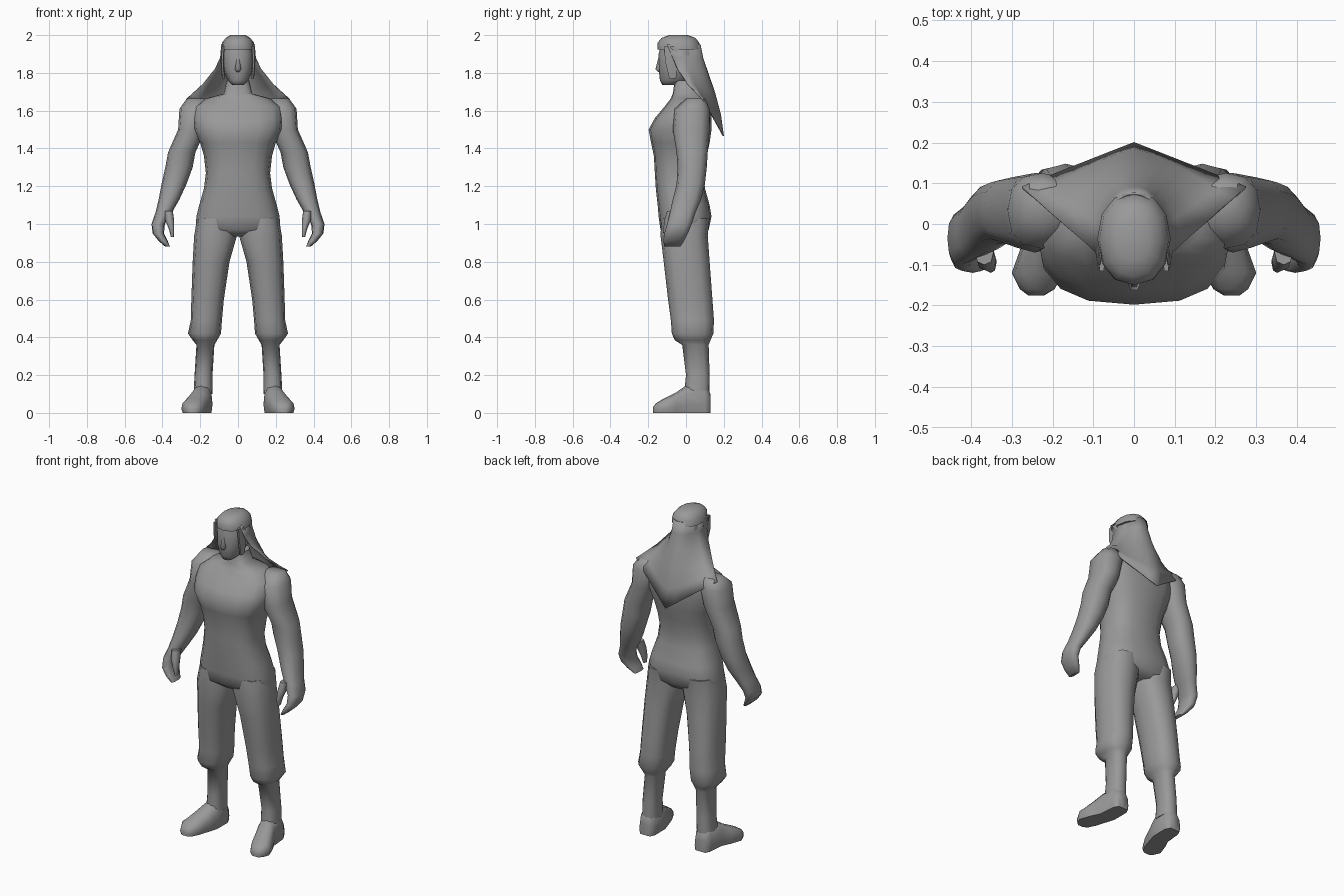
import bpy
import bmesh
import math
from mathutils import Vector

default_cube = bpy.data.objects.get("Cube")
if default_cube:
    bpy.data.objects.remove(default_cube, do_unlink=True)

# One plain grey for the whole figure
grey = bpy.data.materials.new("plain grey")
grey.use_nodes = True
grey.diffuse_color = (0.32, 0.32, 0.32, 1)
shader = next(n for n in grey.node_tree.nodes if n.type == "BSDF_PRINCIPLED")
shader.inputs["Base Color"].default_value = grey.diffuse_color
shader.inputs["Roughness"].default_value = 0.8


def finish(name, bm, mirrored=False, thickness=0.0, sharp_angle=70):
    """Turn a bmesh into a smooth shaded object with its modifiers."""
    bmesh.ops.recalc_face_normals(bm, faces=bm.faces)
    mesh = bpy.data.meshes.new(name)
    bm.to_mesh(mesh)
    bm.free()
    mesh.materials.append(grey)
    mesh.shade_smooth()
    mesh.set_sharp_from_angle(angle=math.radians(sharp_angle))
    obj = bpy.data.objects.new(name, mesh)
    bpy.context.collection.objects.link(obj)
    if thickness:
        solid = obj.modifiers.new("thickness", "SOLIDIFY")
        solid.thickness = thickness
        solid.offset = 0
    if mirrored:
        mirror = obj.modifiers.new("other side", "MIRROR")
        mirror.use_axis = (True, False, False)
        mirror.use_mirror_merge = False
    return obj


def bridge(bm, rows, closed):
    """Join neighbouring rows of vertices with quads."""
    count = len(rows[0])
    for lower, upper in zip(rows, rows[1:]):
        for i in range(count if closed else count - 1):
            j = (i + 1) % count
            bm.faces.new((lower[i], lower[j], upper[j], upper[i]))


def superellipse(angle, power):
    c, s = math.cos(angle), math.sin(angle)
    return (math.copysign(abs(c) ** (2 / power), c),
            math.copysign(abs(s) ** (2 / power), s))


def loft(name, rows, sides=12, power=2.4, along_y=False, mirrored=False):
    """Skin sections given as (position, left, right, low, high)."""
    bm = bmesh.new()
    rings = []
    for position, left, right, low, high in rows:
        ring = []
        for i in range(sides):
            u, v = superellipse(math.tau * i / sides, power)
            across = (left + right) / 2 + u * (right - left) / 2
            depth = (low + high) / 2 + v * (high - low) / 2
            if along_y:
                point = Vector((across, position, max(depth, 0)))
            else:
                point = Vector((across, depth, position))
            ring.append(bm.verts.new(point))
        rings.append(ring)
    bridge(bm, rings, closed=True)
    bm.faces.new(rings[0])
    bm.faces.new(rings[-1])
    return finish(name, bm, mirrored)


def centred(rows):
    """Expand (height, half width, front, back) into full sections."""
    return [(z, -half, half, front, back) for z, half, front, back in rows]


# Neck, chest, waist and hips
loft("torso", centred([
    (1.76, .06, -.06, .06),
    (1.69, .075, -.07, .08),
    (1.665, .17, -.08, .11),
    (1.62, .235, -.115, .13),
    (1.56, .24, -.165, .135),
    (1.5, .235, -.198, .135),
    (1.43, .2, -.185, .125),
    (1.36, .18, -.17, .11),
    (1.27, .17, -.165, .095),
    (1.19, .18, -.16, .1),
    (1.1, .205, -.15, .125),
    (1.04, .22, -.145, .135),
    (.97, .225, -.135, .12),
    (.935, .12, -.09, .09),
]), sides=16, power=2.6)

# Shoulders, arms and curled hands
loft("arms", [
    (1.665, .17, .27, 0, .1),
    (1.61, .14, .31, -.06, .125),
    (1.5, .17, .317, -.07, .125),
    (1.38, .225, .37, -.05, .115),
    (1.3, .24, .385, -.045, .11),
    (1.21, .273, .405, -.05, .1),
    (1.13, .31, .42, -.07, .08),
    (1.06, .35, .437, -.085, .05),
    (1, .387, .458, -.1, .03),
    (.95, .392, .452, -.115, .01),
    (.91, .372, .42, -.12, -.01),
    (.88, .36, .385, -.115, -.03),
], mirrored=True)

loft("thumbs", [
    (1.07, .345, .39, -.1, -.04),
    (1.02, .338, .385, -.115, -.06),
    (.97, .338, .365, -.12, -.075),
    (.93, .34, .355, -.115, -.085),
], sides=8, mirrored=True)

# Trousers gathered below the knee, then the bare shins
loft("legs", [
    (1.03, .02, .215, -.13, .125),
    (.94, .005, .232, -.135, .115),
    (.8, .045, .24, -.118, .125),
    (.6, .075, .247, -.095, .14),
    (.49, .085, .25, -.08, .148),
    (.42, .09, .265, -.075, .145),
    (.385, .11, .24, -.06, .13),
    (.36, .125, .22, -.02, .12),
    (.2, .135, .23, 0, .125),
    (.1, .135, .235, -.01, .125),
], power=2.5, mirrored=True)

# Feet turned slightly outward, flat on the ground
loft("feet", [
    (.13, .15, .225, -.04, .1),
    (.1, .135, .24, -.06, .15),
    (0, .135, .25, -.06, .145),
    (-.05, .15, .275, -.04, .11),
    (-.12, .172, .3, -.03, .075),
    (-.16, .195, .28, -.02, .05),
    (-.175, .22, .26, -.01, .03),
], power=2.5, along_y=True, mirrored=True)

# Head and nose
loft("head", centred([
    (1.735, .03, -.125, -.06),
    (1.76, .055, -.138, .02),
    (1.82, .08, -.145, .05),
    (1.9, .084, -.145, .06),
    (1.96, .07, -.13, .05),
]), power=2.3)

loft("nose", centred([
    (1.88, .008, -.148, -.12),
    (1.82, .017, -.165, -.12),
    (1.805, .01, -.15, -.12),
]), sides=6, power=2)

# Crown of the hair
loft("hair_crown", centred([
    (1.925, .09, -.15, .078),
    (1.96, .085, -.15, .07),
    (1.985, .065, -.13, .05),
    (2, .04, -.09, .01),
]), power=2.2)

# Locks framing the face
loft("side_locks", [
    (1.94, .07, .088, -.12, -.04),
    (1.86, .075, .092, -.115, -.04),
    (1.77, .07, .085, -.09, -.05),
], sides=6, mirrored=True)


def hair_sheet(name, rows, columns=12):
    """Open sheet draped around the back, coming to a point at the hem."""
    bm = bmesh.new()
    strips = []
    for edge_z, back_z, half, front, back, roundness in rows:
        strip = []
        for i in range(columns + 1):
            u = 2 * i / columns - 1
            rearward = 1 - abs(u) ** roundness
            strip.append(bm.verts.new((
                half * u,
                front + (back - front) * rearward,
                edge_z + (back_z - edge_z) * rearward)))
        strips.append(strip)
    bridge(bm, strips, closed=False)
    return finish(name, bm, thickness=0.006)


# Long hair falling over the shoulders and back
hair_sheet("long_hair", [
    (1.95, 1.95, .086, -.1, .074, 3),
    (1.88, 1.88, .092, -.07, .088, 3),
    (1.82, 1.8, .12, -.045, .115, 2.4),
    (1.74, 1.7, .185, .01, .15, 1.8),
    (1.69, 1.58, .24, .06, .182, 1.3),
    (1.66, 1.465, .275, .09, .198, 1),
])
